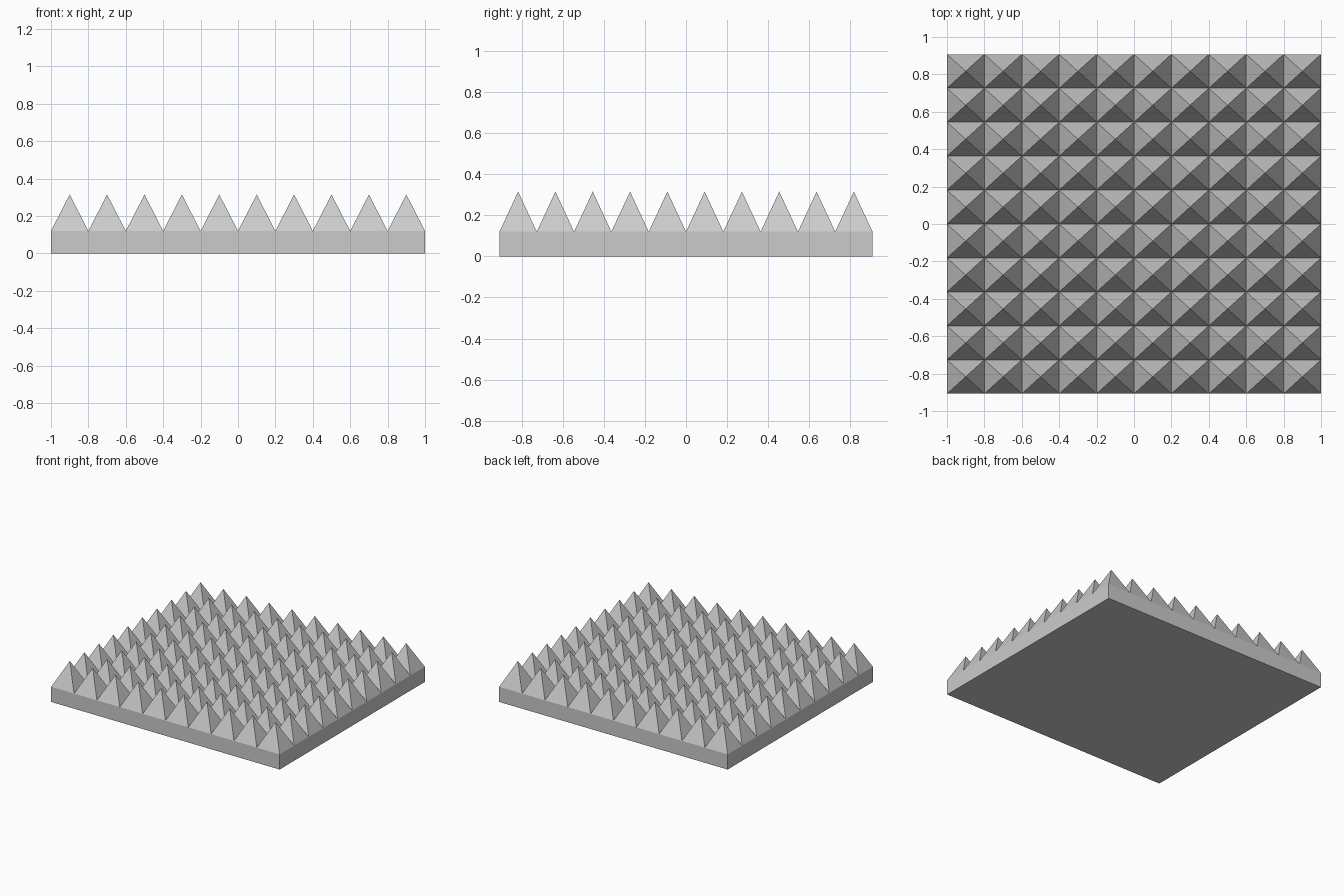
import bpy
import bmesh
from mathutils import Matrix, Vector

old = bpy.data.objects.get("Cube")
if old:
    bpy.data.objects.remove(old, do_unlink=True)

WIDTH, DEPTH = 2.0, 1.815
BASE_HEIGHT, PEAK_HEIGHT = 0.12, 0.315
COUNT = 10

grey = bpy.data.materials.new("foam grey")
grey.use_nodes = True
colour = (0.6, 0.6, 0.6, 1.0)
grey.diffuse_color = colour
grey.node_tree.nodes["Principled BSDF"].inputs["Base Color"].default_value = colour


def add_object(name, bm):
    mesh = bpy.data.meshes.new(name)
    bm.to_mesh(mesh)
    bm.free()
    mesh.materials.append(grey)
    obj = bpy.data.objects.new(name, mesh)
    bpy.context.collection.objects.link(obj)
    return obj


# Flat slab, open on top where the pyramids cover it
bm = bmesh.new()
bmesh.ops.create_cube(bm, size=1.0)
bmesh.ops.scale(bm, vec=(WIDTH, DEPTH, BASE_HEIGHT), verts=bm.verts)
bmesh.ops.translate(bm, vec=(0, 0, BASE_HEIGHT / 2), verts=bm.verts)
bm.normal_update()
top = [f for f in bm.faces if f.normal.z > 0.9]
bmesh.ops.delete(bm, geom=top, context="FACES_ONLY")
add_object("base_slab", bm)

# Grid of square pyramids: each cell is split to its centre and raised
bm = bmesh.new()
bmesh.ops.create_grid(bm, x_segments=COUNT, y_segments=COUNT, size=1.0)
bmesh.ops.scale(bm, vec=(WIDTH / 2, DEPTH / 2, 1), verts=bm.verts)
bmesh.ops.translate(bm, vec=(0, 0, BASE_HEIGHT), verts=bm.verts)
peaks = bmesh.ops.poke(bm, faces=bm.faces[:])["verts"]
for v in peaks:
    v.co.z = PEAK_HEIGHT
bm.normal_update()
add_object("pyramid_surface", bm)
